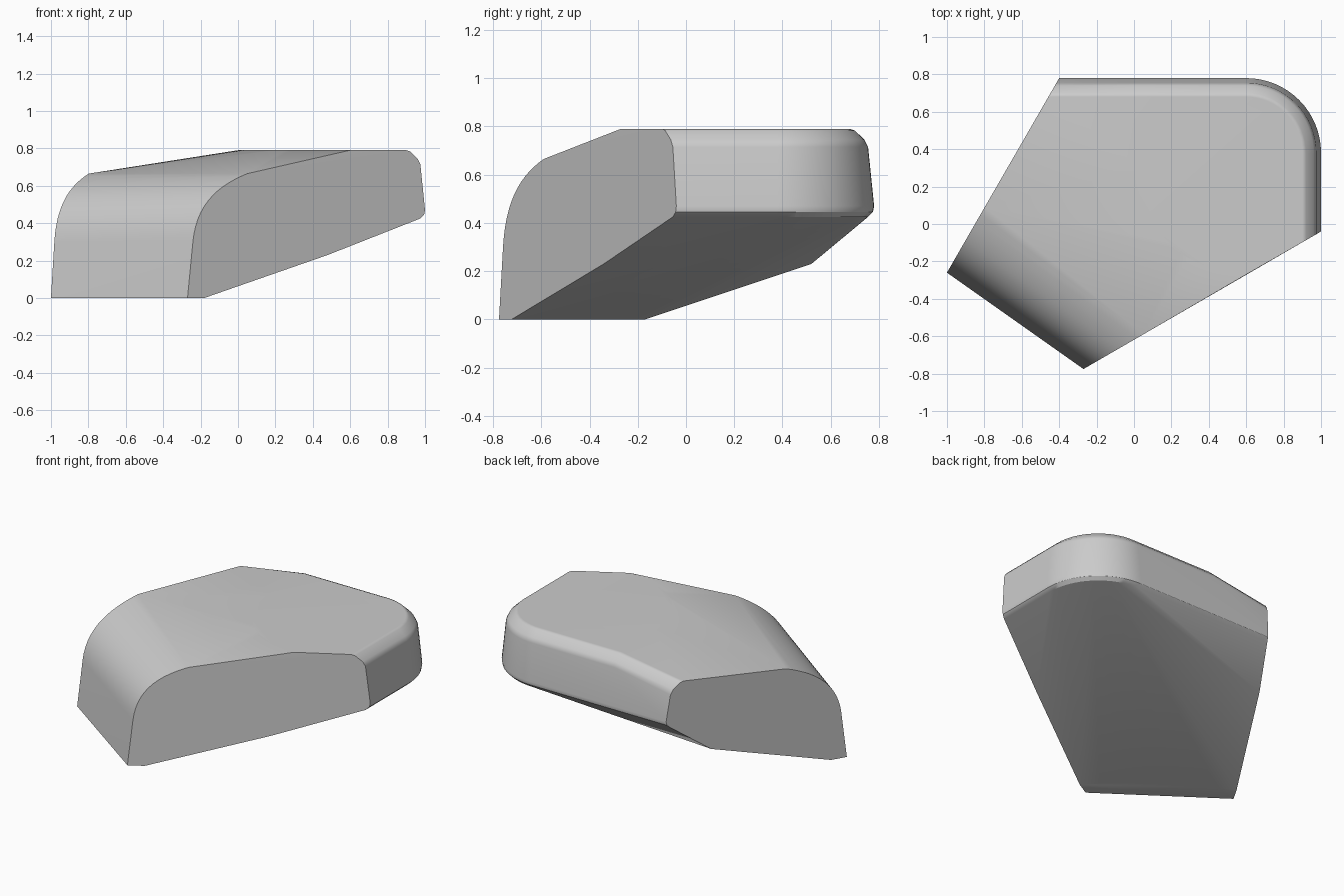
import bpy, bmesh, math
from mathutils import Vector
from mathutils.geometry import interpolate_bezier

cube = bpy.data.objects.get("Cube")
if cube:
    bpy.data.objects.remove(cube, do_unlink=True)


# The two vertical end planes
def right_end(x, z):
    return Vector((x, -0.04 + (x - 1) * 0.579, z))


def left_end(y, z):
    return Vector((-0.4 + (y - 0.78) / 1.733, y, z))


def arc(cx, cy, r, z, start, end, steps):
    for i in range(steps + 1):
        a = math.radians(start + (end - start) * i / steps)
        yield Vector((cx + r * math.cos(a), cy + r * math.sin(a), z))


points = []

# Rounded front: the same curve on both end planes
curve = interpolate_bezier(Vector((0.09, 0.3)), Vector((0.15, 0.5)),
                           Vector((0.5, 0.6)), Vector((1, 0.665)), 14)
for depth, z in [(0, 0)] + [tuple(p) for p in curve]:
    points.append(right_end(-0.27 + 0.32 * depth, z))
    points.append(left_end(-0.26 + 0.35 * depth, z))

# Rear wall rings with rounded corner, lowered towards the left plane
for inset, z in ((0.025, 0.425), (0.005, 0.445), (0, 0.47),
                 (0.025, 0.715), (0.04, 0.745), (0.08, 0.783), (0.1, 0.79)):
    drop = 0.072 if z > 0.5 else 0
    points.append(left_end(0.78 - inset, z - drop))
    points.append(Vector((0, 0.78 - inset, z)))
    points.extend(arc(0.6, 0.38, 0.4 - inset, z, 0, 90, 16))
    points.append(right_end(1 - inset, z))

# Curved front border of the flat top
points.extend(arc(0.6, 0.33, 0.6, 0.79, 180, 270, 20))

# Sloping underside and narrow flat foot
points += [right_end(0.48, 0.23), left_end(0.52, 0.23)]
foot_a, foot_b = left_end(-0.17, 0), right_end(-0.18, 0)
bulge = Vector((0.55, 0.77, 0)) * 0.05
for i in range(9):
    t = i / 8
    points.append(foot_a.lerp(foot_b, t) + bulge * 4 * t * (1 - t))

# Wrap the profiles in one convex body
bm = bmesh.new()
for p in points:
    bm.verts.new(p)
bmesh.ops.remove_doubles(bm, verts=bm.verts, dist=0.001)
bmesh.ops.convex_hull(bm, input=bm.verts)
bmesh.ops.delete(bm, geom=[v for v in bm.verts if not v.link_faces], context='VERTS')
bmesh.ops.dissolve_limit(bm, angle_limit=math.radians(0.3),
                         verts=bm.verts, edges=bm.edges)
bmesh.ops.recalc_face_normals(bm, faces=bm.faces)
mesh = bpy.data.meshes.new("wedge_body")
bm.to_mesh(mesh)
bm.free()
body = bpy.data.objects.new("wedge_body", mesh)
bpy.context.collection.objects.link(body)

# Plain grey material
grey = bpy.data.materials.new("plain_grey")
grey.use_nodes = True
grey.diffuse_color = (0.6, 0.6, 0.6, 1)
grey.node_tree.nodes["Principled BSDF"].inputs["Base Color"].default_value = (0.6, 0.6, 0.6, 1)
mesh.materials.append(grey)

# Smooth rounded parts, keep the end planes crisp
bpy.context.view_layer.objects.active = body
body.select_set(True)
bpy.ops.object.shade_smooth_by_angle(angle=math.radians(25))
weighted = body.modifiers.new("weighted_normals", 'WEIGHTED_NORMAL')
weighted.keep_sharp = True
